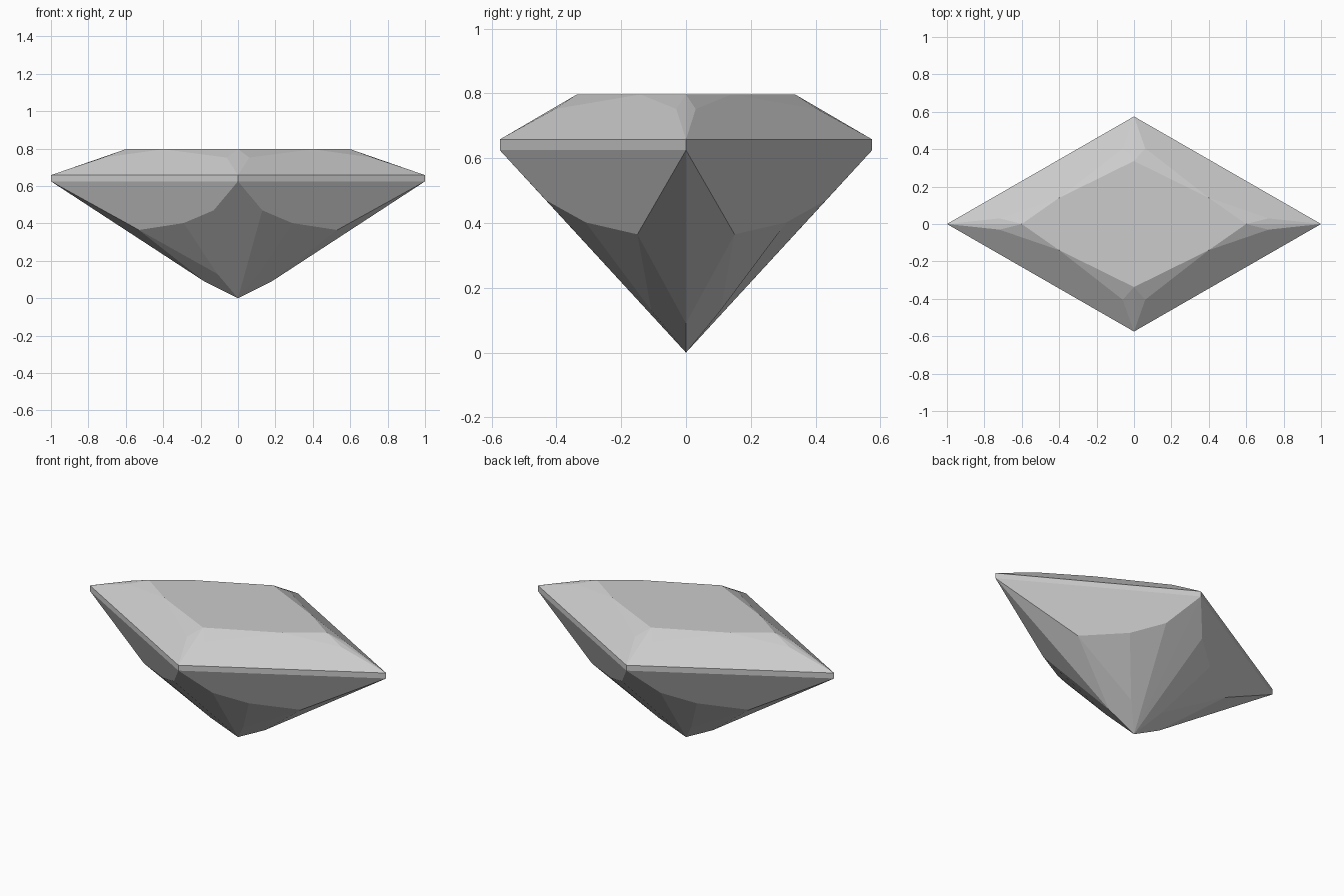
import bpy
import bmesh
from mathutils import Vector

cube = bpy.data.objects.get("Cube")
if cube:
    bpy.data.objects.remove(cube, do_unlink=True)

# Single flat grey for the whole stone
grey = bpy.data.materials.new("stone_grey")
grey.use_nodes = True
colour = (0.6, 0.6, 0.6, 1)
grey.diffuse_color = colour
bsdf = next(n for n in grey.node_tree.nodes if n.type == 'BSDF_PRINCIPLED')
bsdf.inputs["Base Color"].default_value = colour

GIRDLE_TOP, GIRDLE_LOW, TABLE = 0.658, 0.625, 0.797
WIDE, DEEP = 1.0, 0.575


def cut_part(name, points, facets):
    """Repeat one quadrant of facets, given by point letters, around the stone."""
    bm = bmesh.new()
    for sx in (1, -1):
        for sy in (1, -1):
            verts = {k: bm.verts.new((p[0] * sx, p[1] * sy, p[2]))
                     for k, p in points.items()}
            for facet in facets:
                ring = [verts[k] for k in facet]
                if sx * sy < 0:
                    ring.reverse()
                bm.faces.new(ring)
    bmesh.ops.remove_doubles(bm, verts=bm.verts, dist=0.001)
    # Merge the four table quarters into one flat face
    centre = [v for v in bm.verts
              if (v.co - Vector((0, 0, TABLE))).length < 0.001]
    if centre:
        bmesh.ops.dissolve_verts(bm, verts=centre)
    mesh = bpy.data.meshes.new(name)
    bm.to_mesh(mesh)
    bm.free()
    mesh.materials.append(grey)
    obj = bpy.data.objects.new(name, mesh)
    bpy.context.collection.objects.link(obj)
    return obj


# Crown: table, star facets, corner kites and broad main facets
cut_part("crown", {
    "a": (WIDE, 0, GIRDLE_TOP),
    "b": (0, DEEP, GIRDLE_TOP),
    "c": (0.72, 0.03, 0.752),
    "d": (0.06, 0.405, 0.752),
    "e": (0.6, 0, TABLE),
    "f": (0.4, 0.14, TABLE),
    "g": (0, 0.337, TABLE),
    "o": (0, 0, TABLE),
}, ["abdfc", "ace", "bgd", "cfe", "dgf", "efgo"])

# Girdle: thin upright band
cut_part("girdle", {
    "a": (WIDE, 0, GIRDLE_LOW),
    "b": (0, DEEP, GIRDLE_LOW),
    "c": (0, DEEP, GIRDLE_TOP),
    "d": (WIDE, 0, GIRDLE_TOP),
}, ["abcd"])

# Pavilion: main facets below the girdle, narrowing to the point
cut_part("pavilion", {
    "a": (WIDE, 0, GIRDLE_LOW),
    "b": (0, DEEP, GIRDLE_LOW),
    "c": (0.53, 0.15, 0.365),
    "d": (0.29, 0.31, 0.402),
    "e": (0.13, 0.432, 0.47),
    "f": (0.18, 0, 0.09),
    "g": (0.11, 0.107, 0.13),
    "o": (0, 0, 0),
}, ["acdeb", "afc", "beo", "cgd", "cfog", "dgoe"])
